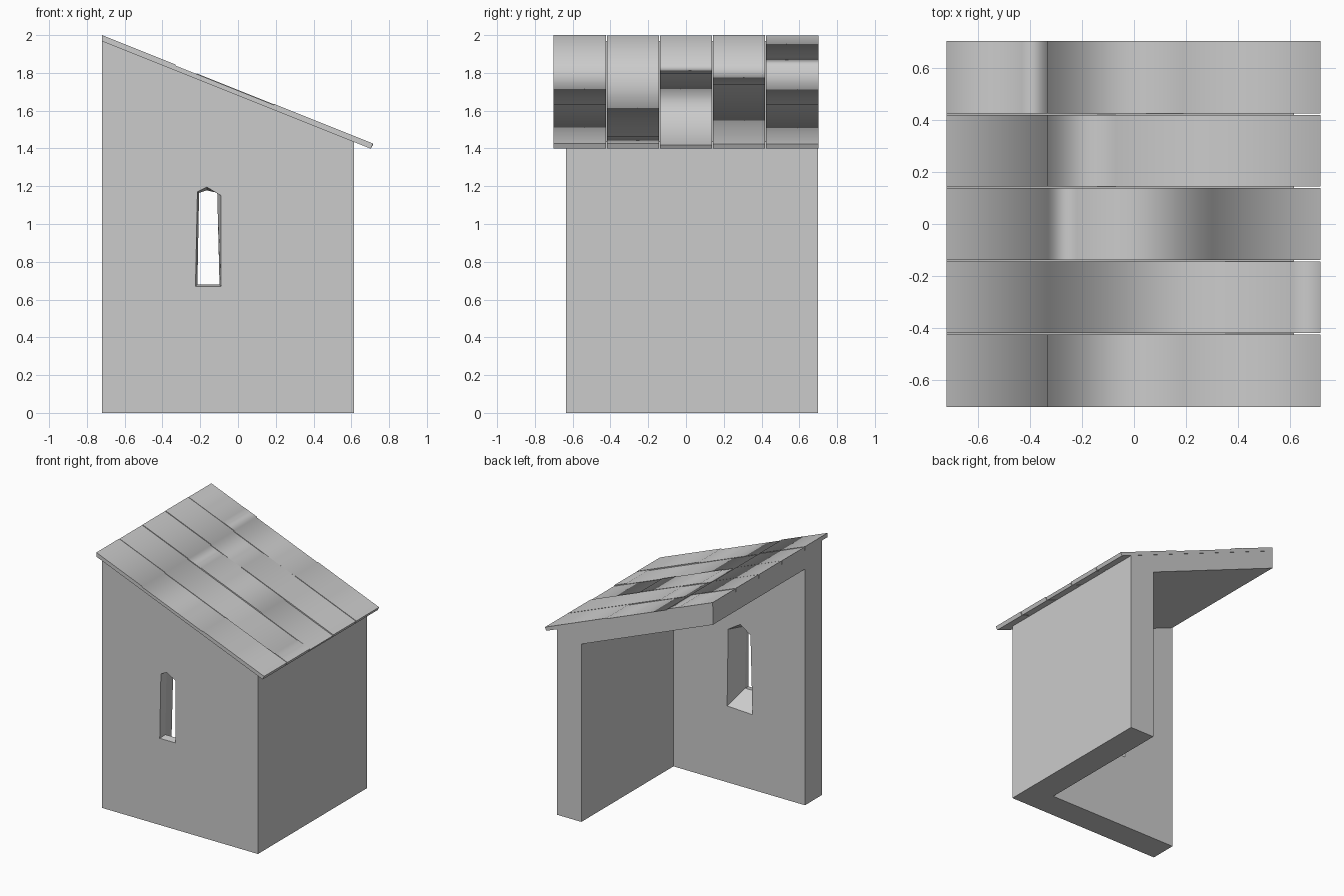
import bpy, bmesh

if "Cube" in bpy.data.objects:
    bpy.data.objects.remove(bpy.data.objects["Cube"])

LEFT, SLOPE = -0.72, 0.4


def slope_z(x, top):
    """Height of a plane parallel to the roof, given its height at the left edge."""
    return top - SLOPE * (x - LEFT)


def loft(name, loops):
    """Closed solid through (y, [(x, z), ...]) sections, front to back."""
    bm = bmesh.new()
    rings = [[bm.verts.new((x, y, z)) for x, z in pts] for y, pts in loops]
    n = len(rings[0])
    for a, b in zip(rings, rings[1:]):
        for i in range(n):
            j = (i + 1) % n
            bm.faces.new((a[i], a[j], b[j], b[i]))
    bm.faces.new(rings[0])
    bm.faces.new(rings[-1])
    bmesh.ops.recalc_face_normals(bm, faces=bm.faces)
    mesh = bpy.data.meshes.new(name)
    bm.to_mesh(mesh)
    bm.free()
    obj = bpy.data.objects.new(name, mesh)
    bpy.context.collection.objects.link(obj)
    return obj


def prism(name, pts, y0, y1):
    return loft(name, [(y0, pts), (y1, pts)])


def cut(target, cutter):
    mod = target.modifiers.new("cut", 'BOOLEAN')
    mod.operation, mod.solver, mod.object = 'DIFFERENCE', 'EXACT', cutter
    bpy.context.view_layer.objects.active = target
    bpy.ops.object.modifier_apply(modifier=mod.name)
    bpy.data.objects.remove(cutter, do_unlink=True)


# Corner walls with a sloping ceiling slab, open at the back and left
R = 0.615
walls = prism("corner_walls", [(LEFT, 0), (R, 0), (R, slope_z(R, 1.97)), (LEFT, 1.97)], -0.635, 0.70)
I, CEIL = 0.405, 1.825
room = prism("room_cutter", [(-1, -0.2), (I, -0.2), (I, slope_z(I, CEIL)), (-1, slope_z(-1, CEIL))], -0.425, 1.0)
cut(walls, room)

# Splayed slit window with a rough pointed head
outer = [(-0.225, 0.67), (-0.09, 0.67), (-0.09, 1.15), (-0.165, 1.195), (-0.215, 1.17)]
throat = [(-0.215, 0.68), (-0.098, 0.68), (-0.11, 1.165), (-0.165, 1.178), (-0.206, 1.165)]
inner = [(-0.271, 0.58), (-0.054, 0.59), (-0.063, 1.185), (-0.167, 1.25), (-0.254, 1.19)]
window = loft("window_cutter", [(-0.70, outer), (-0.635, outer), (-0.58, throat), (-0.425, inner), (-0.38, inner)])
cut(walls, window)

# Roof boards: five rows, each a stepped profile of (start x, drop) pieces
rows = [
    [(LEFT, 0.0), (-0.33, 0.006), (0.19, 0.0)],
    [(LEFT, 0.002), (-0.33, 0.007), (0.61, 0.001)],
    [(LEFT, 0.001), (-0.33, 0.006), (-0.22, 0.002), (0.30, 0.007)],
    [(LEFT, 0.0), (-0.33, 0.007), (-0.07, 0.002)],
    [(LEFT, 0.002), (-0.43, 0.0), (-0.33, 0.007), (0.19, 0.002)],
]
EAVE, GAP, WIDTH = 0.715, 0.003, 0.281
for k, pieces in enumerate(rows):
    top = []
    for i, (x0, drop) in enumerate(pieces):
        x1 = pieces[i + 1][0] if i + 1 < len(pieces) else EAVE
        top += [(x0, slope_z(x0, 2.0 - drop)), (x1, slope_z(x1, 2.0 - drop))]
    under = [(EAVE - 0.012, slope_z(EAVE - 0.012, 1.968)), (LEFT, 1.968)]
    y0 = -0.7025 + k * WIDTH
    board = prism(f"roof_board_{k + 1}", top + under, y0 + (GAP if k else 0), y0 + WIDTH - (GAP if k < 4 else 0))
    # Flat boards with the worn steps blended softly
    mesh = board.data
    for p in mesh.polygons:
        p.use_smooth = True
    step_verts = {v for c in range(1, len(top) - 1) for v in (c, c + len(top) + 2)}
    for e in mesh.edges:
        a, b = e.vertices
        across = abs(mesh.vertices[a].co.y - mesh.vertices[b].co.y) > 0.1
        e.use_edge_sharp = not (across and a in step_verts and b in step_verts)
